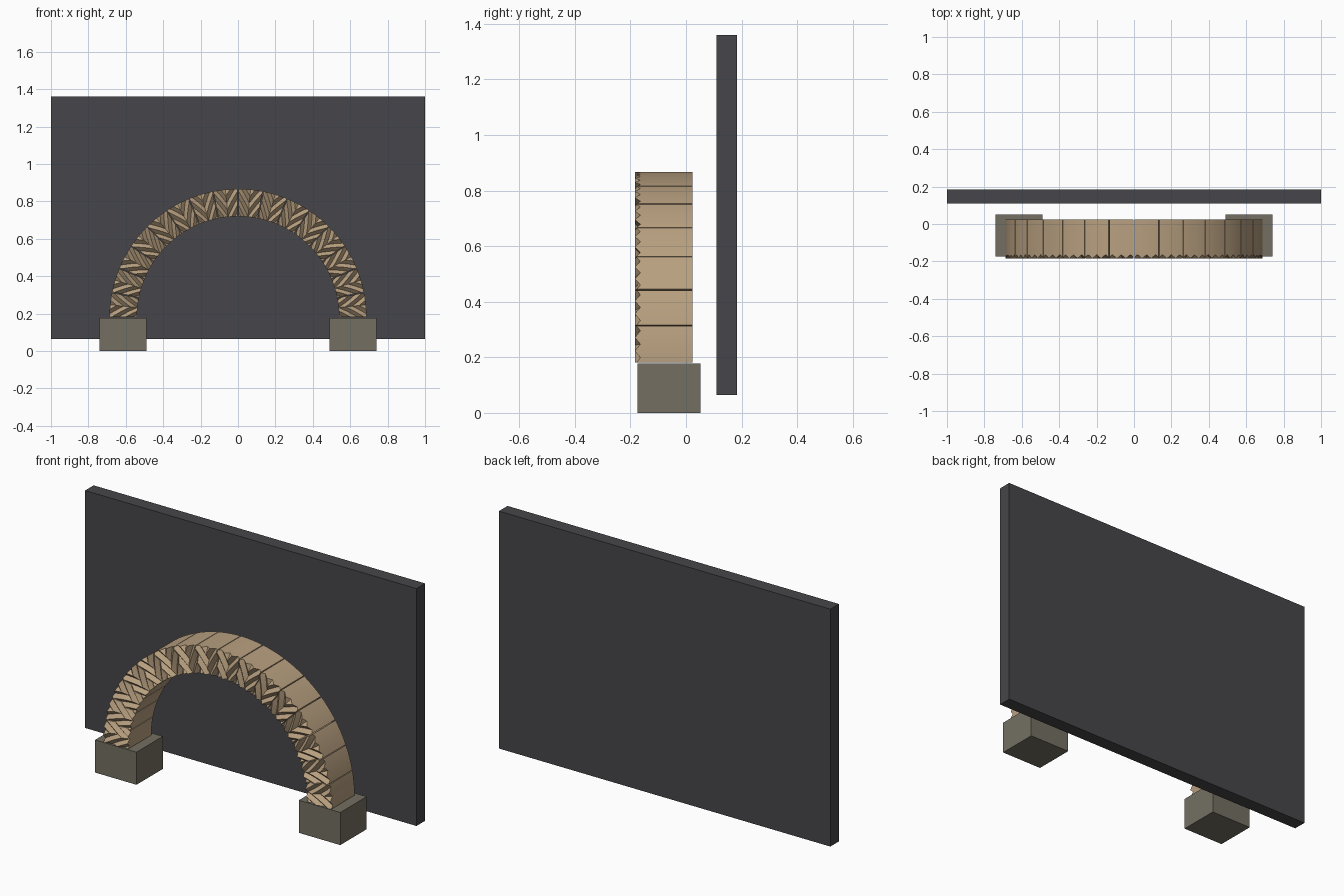
import bpy, bmesh, math

if "Cube" in bpy.data.objects:
    bpy.data.objects.remove(bpy.data.objects["Cube"], do_unlink=True)


def material(name, rgb):
    m = bpy.data.materials.new(name)
    m.use_nodes = True
    m.diffuse_color = (*rgb, 1)
    m.node_tree.nodes["Principled BSDF"].inputs["Base Color"].default_value = (*rgb, 1)
    return m


TAN = material("tan sandstone", (0.48, 0.35, 0.215))
GREY = material("grey stone", (0.174, 0.159, 0.122))
DARK = material("dark slate", (0.061, 0.060, 0.067))


def add_object(name, bm, mat):
    bmesh.ops.recalc_face_normals(bm, faces=bm.faces)
    mesh = bpy.data.meshes.new(name)
    bm.to_mesh(mesh)
    bm.free()
    mesh.materials.append(mat)
    ob = bpy.data.objects.new(name, mesh)
    bpy.context.collection.objects.link(ob)
    return ob


def box(name, low, high, mat):
    bm = bmesh.new()
    bmesh.ops.create_cube(bm, size=1)
    for v in bm.verts:
        for k in range(3):
            v.co[k] = low[k] + (v.co[k] + 0.5) * (high[k] - low[k])
    return add_object(name, bm, mat)


# Back wall and the two footing blocks
box("back_wall", (-1, 0.11, 0.065), (1, 0.184, 1.36), DARK)
box("left_footing", (0.49, -0.175, 0), (0.74, 0.052, 0.178), GREY)
box("right_footing", (-0.74, -0.175, 0), (-0.49, 0.052, 0.178), GREY)

# Arch dimensions
STONES = 16
INNER, OUTER, SPRING = 0.54, 0.687, 0.18
FRONT, BACK, RELIEF = -0.184, 0.024, 0.02
HALF, ROWS, BAND = 8, 12, 6     # half-width cells, radial cells, cells per rib
GAP = 0.003


def voussoir(index):
    """Wedge stone with nested V-shaped ribs carved on its front."""
    bm = bmesh.new()
    step = math.pi / STONES
    middle = (index + 0.5) * step
    grid = {}
    for j in range(-HALF, HALF + 1):
        a = middle + j / HALF * (step / 2 - GAP)
        for i in range(ROWS + 1):
            r = INNER + (OUTER - INNER) * i / ROWS
            wave = abs((i - abs(j)) % BAND - BAND / 2) / (BAND / 2)
            grid[i, j] = bm.verts.new((r * math.cos(a), FRONT + RELIEF * wave,
                                       SPRING + r * math.sin(a)))
    # Split each cell along the direction of the ribs
    for j in range(-HALF, HALF):
        for i in range(ROWS):
            a, b = grid[i, j], grid[i + 1, j]
            c, d = grid[i + 1, j + 1], grid[i, j + 1]
            if j >= 0:
                bm.faces.new((a, b, c))
                bm.faces.new((a, c, d))
            else:
                bm.faces.new((a, b, d))
                bm.faces.new((b, c, d))
    # Draw the rim back and close the rear
    rim = [e for e in bm.edges if e.is_boundary]
    new = bmesh.ops.extrude_edge_only(bm, edges=rim)["geom"]
    for v in new:
        if isinstance(v, bmesh.types.BMVert):
            v.co.y = BACK
    bmesh.ops.contextual_create(bm, geom=[e for e in bm.edges if e.is_boundary])
    add_object(f"arch_stone_{index + 1:02d}", bm, TAN)


for n in range(STONES):
    voussoir(n)
